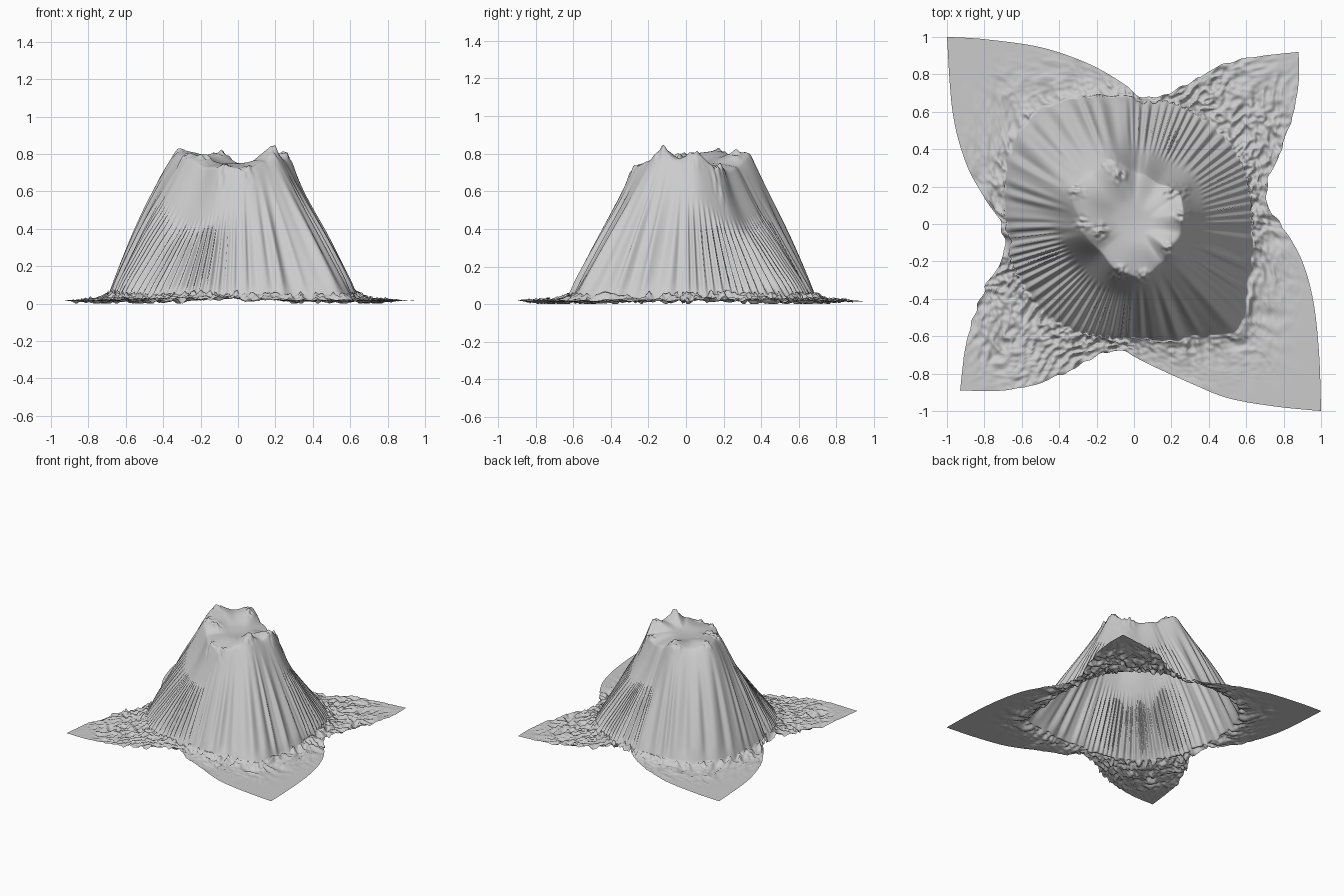
import bpy, math
from mathutils import Vector, noise

if "Cube" in bpy.data.objects:
    bpy.data.objects.remove(bpy.data.objects["Cube"])

COLS, TOP, SLOPE, SKIRT = 120, 30, 62, 56

# Cloth outline seen from above, one list per side, corner to corner
SIDES = [
    [(-1, 1), (-.8, .988), (-.5, .945), (-.25, .86), (-.07, .76), (.04, .68), (.15, .69), (.3, .75), (.44, .84), (.62, .89), (.88, .92)],
    [(.88, .92), (.88, .75), (.84, .55), (.78, .38), (.72, .23), (.71, .1), (.8, -.02), (.9, -.2), (.96, -.42), (.99, -.7), (1, -1)],
    [(1, -1), (.75, -.975), (.5, -.93), (.3, -.85), (.1, -.76), (-.07, -.68), (-.2, -.71), (-.35, -.79), (-.5, -.85), (-.7, -.89), (-.93, -.89)],
    [(-.93, -.89), (-.9, -.65), (-.85, -.47), (-.78, -.31), (-.71, -.19), (-.7, -.02), (-.8, .14), (-.9, .33), (-.97, .6), (-1, 1)],
]
# Shoulder of the drape by angle: degrees, radius, height
RIM = [(12, .27, .81), (35, .29, .73), (60, .25, .72), (85, .27, .74), (111, .35, .81),
       (130, .34, .79), (149, .36, .82), (182, .27, .80), (222, .23, .74), (252, .26, .74),
       (280, .28, .73), (305, .25, .77), (326, .23, .83), (350, .25, .78)]
# Foot of the slope by angle: degrees, radius
FOOT = [(0, .63), (45, .67), (90, .68), (135, .79), (180, .69), (225, .67), (270, .61),
        (295, .67), (315, .79), (337, .67)]
# Pinched, crumpled peaks
PEAKS = [(-.13, .33), (-.08, .26), (-.31, .18), (-.28, 0), (-.18, -.04), (.19, .18), (.27, .17),
         (.26, .04), (.19, -.13), (-.08, -.26), (.05, -.28)]
RIM_XYZ = [(r * math.cos(math.radians(a)), r * math.sin(math.radians(a)), h) for a, r, h in RIM]


def catmull(pts, u):
    s = u * (len(pts) - 1)
    i = min(int(s), len(pts) - 2)
    f = s - i
    p = [Vector(pts[min(max(i + k, 0), len(pts) - 1)]) for k in (-1, 0, 1, 2)]
    return .5 * (2 * p[1] + (p[2] - p[0]) * f + (2 * p[0] - 5 * p[1] + 4 * p[2] - p[3]) * f * f
                 + (3 * p[1] - p[0] - 3 * p[2] + p[3]) * f ** 3)


def around(table, deg):
    # Smooth interpolation in a closed table keyed by angle
    n = len(table)
    for i in range(n):
        a, b = table[i], table[(i + 1) % n]
        span = (b[0] - a[0]) % 360
        d = (deg - a[0]) % 360
        if d <= span:
            f = d / span
            f = f * f * (3 - 2 * f)
            return [x + (y - x) * f for x, y in zip(a[1:], b[1:])]


def smooth(a, b, x):
    t = min(max((x - a) / (b - a), 0), 1)
    return t * t * (3 - 2 * t)


def nz(x, y, z=0.0):
    return noise.noise(Vector((x, y, z)))


def sag(x, y):
    # Soft surface hung between the shoulder points and a low middle
    pts = RIM_XYZ + [(0, 0, .73)] * 3
    w = [1 / ((x - a) ** 2 + (y - b) ** 2 + .012) for a, b, _ in pts]
    return sum(k * p[2] for k, p in zip(w, pts)) / sum(w)


def column(edge):
    th = math.atan2(edge.y, edge.x)
    deg = math.degrees(th) % 360
    c, s = math.cos(th), math.sin(th)
    dense = smooth(-.25, .25, math.sin(2 * th))        # tight gathers in two opposite quadrants
    R = edge.length
    R += .03 * nz(edge.x * 14, edge.y * 14, 3) * dense * smooth(1.2, .9, R)
    T, H = around(RIM, deg)
    B = min(around(FOOT, deg)[0], R - .03)
    power = 1 + .32 * max(0, math.cos(th - math.radians(155))) ** 3 - .25 * max(0, math.sin(2 * th))
    wob = 2.2 * nz(c * 3, s * 3, 1) + .5 * nz(c * 9, s * 9, 4)
    vary = 1 + 1.2 * nz(c * 7, s * 7, 8)
    out = []

    def peaks(x, y, z):
        g = max(math.exp(-((x - a) ** 2 + (y - b) ** 2) / .0012) for a, b in PEAKS)
        return z + g * (.012 + .035 * nz(x * 38, y * 38, 9))

    # Sagging top
    for i in range(1, TOP + 1):
        f = i / TOP
        r = T * f
        k = smooth(.3, 1, f)
        z = sag(r * c, r * s) * (1 - k) + H * k - .012 * f ** 8
        out.append((r * c, r * s, peaks(r * c, r * s, z)))
    # Pleated slope
    for i in range(1, SLOPE + 1):
        t = i / SLOPE
        r = T + (B - T) * t
        fall = t ** power * (1 - .45 * math.exp(-t / .07))
        z = (H - .012) * (1 - fall) + .045 * t
        wide = .01 * math.sin(38 * th + wob * 2.5 + 1.5 * t) * smooth(.05, .7, t) * vary
        fine = .013 * math.sin(92 * th + wob * 3) * smooth(.25, .6, t)
        fold = (wide * (1 - dense) + fine * dense) * (1 - .5 * smooth(.88, 1, t))
        z2 = peaks(r * c, r * s, z) + .4 * fold * smooth(1, .8, t)
        r += fold
        out.append((r * c, r * s, max(z2, .006)))
    # Crumpled skirt lying on the ground
    r0 = math.hypot(out[-1][0], out[-1][1])
    for i in range(1, SKIRT + 1):
        t = i / SKIRT
        r = r0 + (R - r0) * t
        x, y = r * c, r * s
        d = r - r0
        near = smooth(.4, 0, d) * (1 - dense) + smooth(.6, .15, d) * dense
        k = 13 + 7 * dense
        # Creases follow the diagonal of each lobe
        sx = 1 if x > 0 else -1
        w = nz(x * 4, y * 4, 6) * .12
        along, across = (x + y, x - y) if x * y > 0 else (x - y, x + y)
        n = 1 - abs(2 * nz((across + w) * k * .75, (along - w) * k * .4, 2 * sx)) + .5 * nz(x * 40, y * 40, 5)
        z = .016 + near * (.017 + .01 * dense) * (n - .45)
        z += .029 * math.exp(-d / .03) + .018 * smooth(.12, 0, d) * max(0, n - .3)
        out.append((x, y, max(z, 0)))
    return out


# Draped cloth, built as columns running from the centre to the edge
edges = [catmull(side, i / COLS) for side in SIDES for i in range(COLS)]
verts = [(0, 0, sag(0, 0))]
for e in edges:
    verts += column(e)
rows, n = TOP + SLOPE + SKIRT, len(edges)
faces = []
for j in range(n):
    a, b = 1 + j * rows, 1 + ((j + 1) % n) * rows
    faces.append((0, b, a))
    faces += [(a + i, b + i, b + i + 1, a + i + 1) for i in range(rows - 1)]

mesh = bpy.data.meshes.new("draped_cloth")
mesh.from_pydata(verts, [], faces)
mesh.update()
cloth = bpy.data.objects.new("draped_cloth", mesh)
bpy.context.collection.objects.link(cloth)
mesh.shade_smooth()
